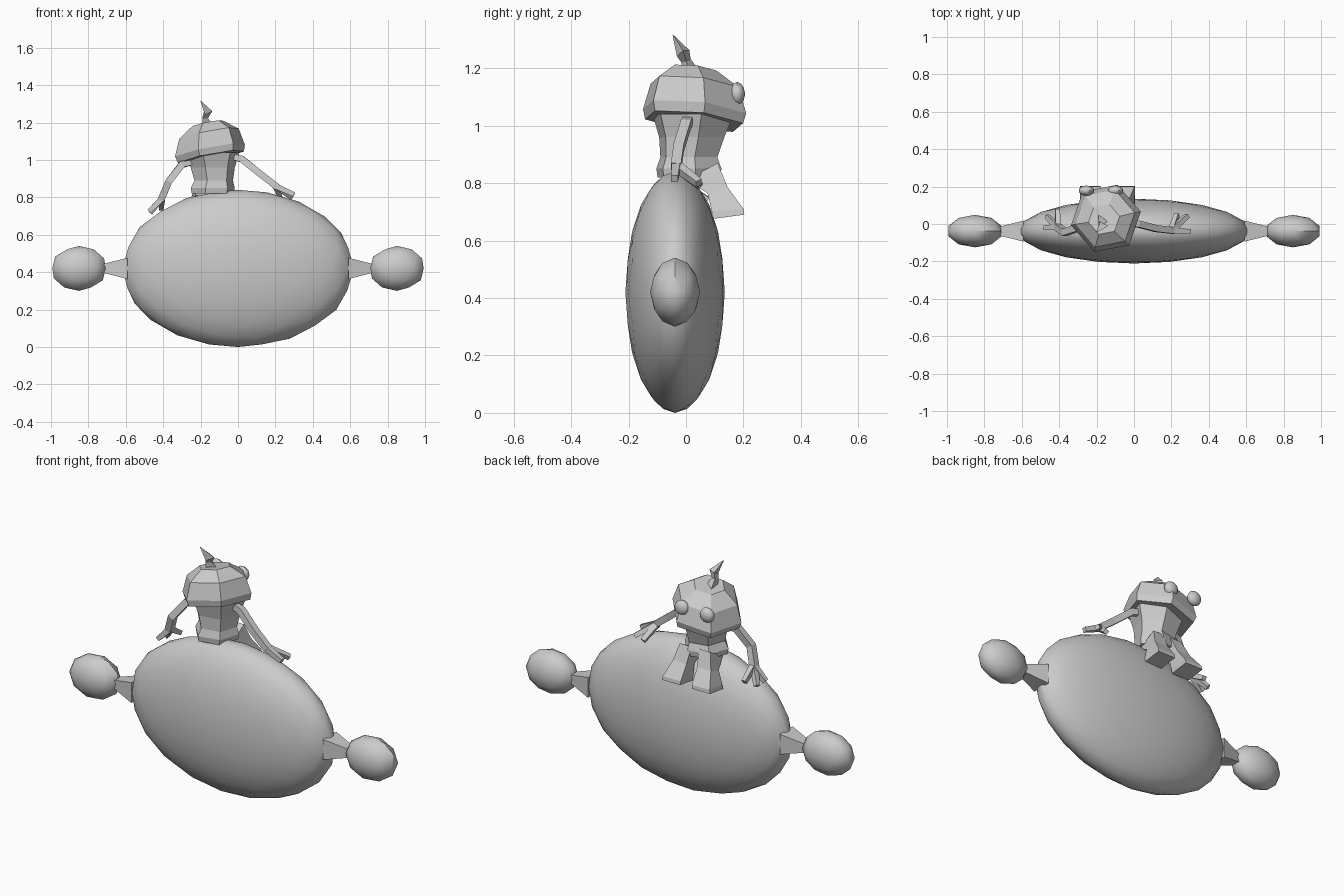
import bpy, bmesh, math
from mathutils import Vector

cube = bpy.data.objects.get("Cube")
if cube:
    bpy.data.objects.remove(cube, do_unlink=True)

grey = bpy.data.materials.new("light_grey")
grey.use_nodes = True
grey.diffuse_color = (0.6, 0.6, 0.6, 1)
grey.node_tree.nodes["Principled BSDF"].inputs["Base Color"].default_value = (0.6, 0.6, 0.6, 1)


def finish(name, bm, smooth=False):
    bmesh.ops.recalc_face_normals(bm, faces=bm.faces)
    mesh = bpy.data.meshes.new(name)
    bm.to_mesh(mesh)
    bm.free()
    mesh.materials.append(grey)
    obj = bpy.data.objects.new(name, mesh)
    bpy.context.collection.objects.link(obj)
    if smooth:
        bpy.ops.object.select_all(action='DESELECT')
        obj.select_set(True)
        bpy.context.view_layer.objects.active = obj
        bpy.ops.object.shade_smooth_by_angle(angle=math.radians(30))
    return obj


def ellipsoid(name, centre, radii, detail):
    bm = bmesh.new()
    bmesh.ops.create_icosphere(bm, subdivisions=detail, radius=1)
    for v in bm.verts:
        v.co = Vector(centre) + Vector([a * b for a, b in zip(v.co, radii)])
    return finish(name, bm, True)


def skin(name, rings):
    """Join rings of points with quads and cap both ends."""
    bm = bmesh.new()
    loops = [[bm.verts.new(p) for p in ring] for ring in rings]
    n = len(loops[0])
    for a, b in zip(loops, loops[1:]):
        for i in range(n):
            j = (i + 1) % n
            bm.faces.new((a[i], a[j], b[j], b[i]))
    bm.faces.new(loops[0])
    bm.faces.new(loops[-1])
    return finish(name, bm)


def hex_ring(x, y, z, r, slope_x=0, slope_y=0, turn=11):
    """Level or tilted six-sided ring."""
    pts = []
    for i in range(6):
        a = math.radians(turn + 60 * i)
        dx, dy = r * math.cos(a), r * math.sin(a)
        pts.append((x + dx, y + dy, z + slope_x * dx + slope_y * dy))
    return pts


def limb(name, path, sides=4):
    """Tapered tube through (x, y, z, radius) points."""
    pts = [Vector(p[:3]) for p in path]
    rings = []
    for i, p in enumerate(pts):
        d = (pts[min(i + 1, len(pts) - 1)] - pts[max(i - 1, 0)]).normalized()
        u = d.cross(Vector((0, 1, 0))).normalized()
        w = d.cross(u)
        rings.append([p + path[i][3] * (u * math.cos(a) + w * math.sin(a))
                      for a in [math.tau * (k + 0.5) / sides for k in range(sides)]])
    return skin(name, rings)


# Large flattened ball with a knot and a small ball at each end
CY, CZ = -0.038, 0.42
ellipsoid("large_ball", (0, CY, CZ), (0.618, 0.173, 0.42), 3)
for side, s in (("left", 1), ("right", -1)):
    limb(side + "_knot", [(s * 0.59, CY, CZ, 0.08), (s * 0.73, CY, CZ, 0.03)])
    ellipsoid(side + "_end_ball", (s * 0.85, CY, CZ), (0.15, 0.087, 0.12), 2)

# Six-sided cap-like head, tilted to one side
SX, SY = 0.19, -0.105
head = [(-0.14, 0.025, 1.015, 0.13), (-0.145, 0.028, 1.015, 0.18),
        (-0.15, 0.03, 1.05, 0.19), (-0.155, 0.03, 1.14, 0.162),
        (-0.16, 0.025, 1.195, 0.085)]
skin("head", [hex_ring(*h, SX, SY) for h in head])

# Body narrowing to the waist, with flared hips
body = [(-0.135, 0.01, 0.82, 0.115), (-0.135, 0.01, 0.85, 0.12),
        (-0.13, 0.01, 0.89, 0.105), (-0.135, 0.02, 0.96, 0.12),
        (-0.14, 0.025, 1.04, 0.15)]
skin("body", [hex_ring(*b) for b in body])

# Round eyes on the face
for side, x in (("left", -0.10), ("right", -0.255)):
    ellipsoid(side + "_eye", (x, 0.178, 1.11), (0.042, 0.028, 0.042), 2)

# Bent tuft on top of the head
limb("tuft", [(-0.17, 0.02, 1.18, 0.036), (-0.18, 0.0, 1.225, 0.02),
              (-0.165, -0.01, 1.255, 0.028), (-0.2, -0.045, 1.315, 0.002)], 3)

# Hanging legs that widen toward flat feet
for side, x0, x1 in (("left", -0.075, -0.05), ("right", -0.19, -0.235)):
    rings = []
    for t, y0, y1, z0, z1, w in ((0, 0.0, 0.11, 0.81, 0.87, 0.036),
                                 (0.5, 0.075, 0.145, 0.765, 0.785, 0.042),
                                 (0.9, 0.09, 0.2, 0.7, 0.71, 0.055),
                                 (1, 0.09, 0.203, 0.675, 0.69, 0.055)):
        x = x0 + (x1 - x0) * t
        rings.append([(x - w, y0, z0), (x + w, y0, z0), (x + w, y1, z1), (x - w, y1, z1)])
    skin(side + "_leg", rings)

# Arms and three-fingered hands
limb("left_arm", [(-0.04, 0.01, 1.02, 0.022), (0.02, 0.0, 1.005, 0.025),
                  (0.12, -0.025, 0.925, 0.025), (0.21, -0.035, 0.855, 0.025)])
limb("right_arm", [(-0.24, 0.0, 0.99, 0.022), (-0.3, -0.02, 0.975, 0.026),
                   (-0.37, -0.045, 0.885, 0.026), (-0.41, -0.015, 0.79, 0.026)])
hands = {"left": ((0.2, -0.035, 0.86), [(0.30, -0.04, 0.815), (0.285, 0.045, 0.8), (0.23, 0.05, 0.79)]),
         "right": ((-0.405, -0.015, 0.795), [(-0.475, -0.02, 0.725), (-0.465, 0.04, 0.72), (-0.41, 0.075, 0.74)])}
for side, (wrist, tips) in hands.items():
    for i, tip in enumerate(tips):
        limb(f"{side}_finger_{i + 1}", [(*wrist, 0.022), (*tip, 0.017)])
